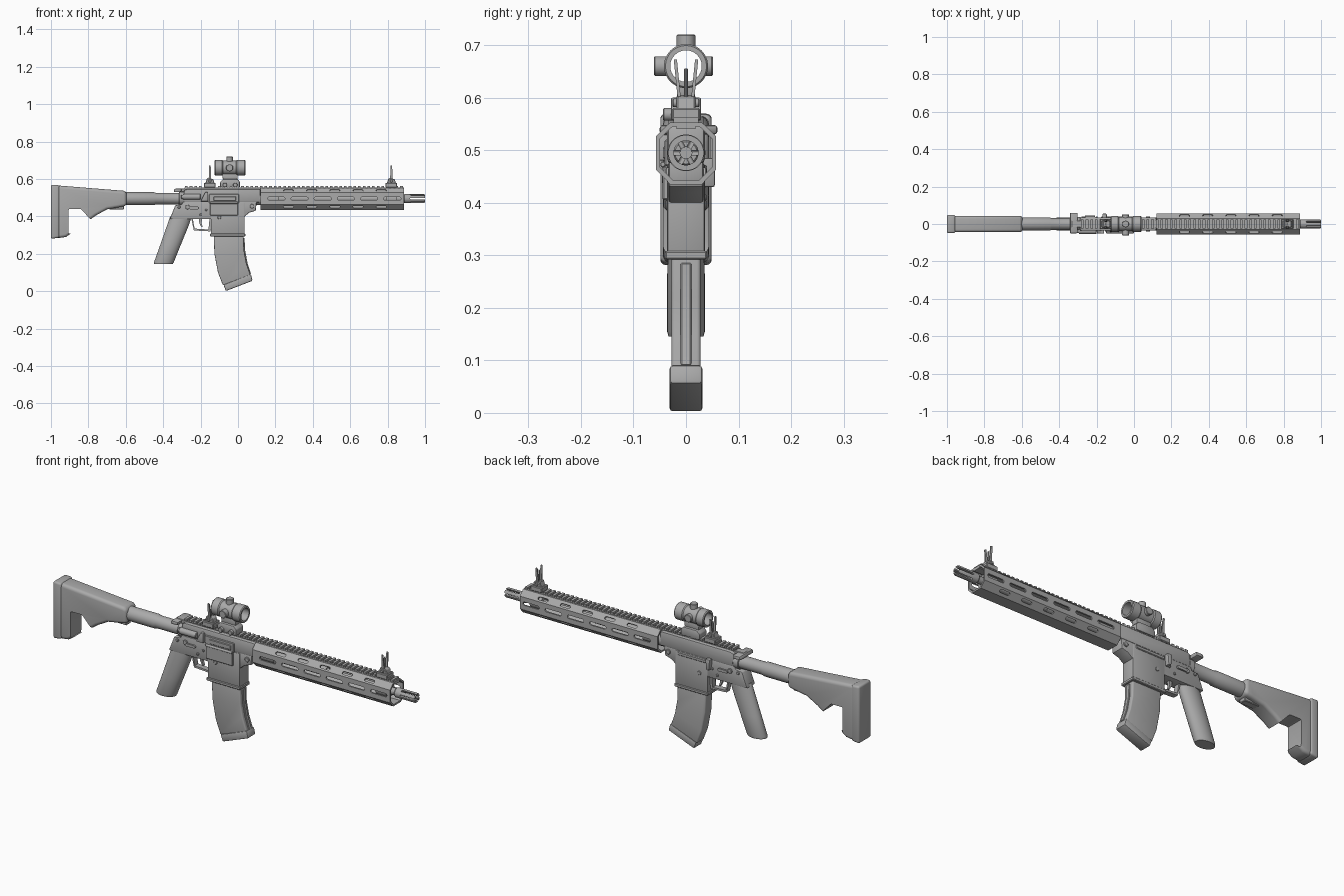
import bpy, bmesh, math
from mathutils import Matrix, Vector

old = bpy.data.objects.get("Cube")
if old:
    bpy.data.objects.remove(old, do_unlink=True)

grey = bpy.data.materials.new("plain_grey")
grey.use_nodes = True
grey.diffuse_color = (0.4, 0.4, 0.4, 1)
grey.node_tree.nodes["Principled BSDF"].inputs["Base Color"].default_value = (0.4, 0.4, 0.4, 1)

AXIS = 0.495  # bore height
parts = []


def activate(ob):
    bpy.ops.object.select_all(action='DESELECT')
    ob.select_set(True)
    bpy.context.view_layer.objects.active = ob


def make(name, bm, bevel=0, segments=2):
    bmesh.ops.remove_doubles(bm, verts=bm.verts, dist=1e-5)
    bmesh.ops.recalc_face_normals(bm, faces=bm.faces)
    me = bpy.data.meshes.new(name)
    bm.to_mesh(me)
    bm.free()
    me.materials.append(grey)
    ob = bpy.data.objects.new(name, me)
    bpy.context.collection.objects.link(ob)
    parts.append(ob)
    if bevel:
        mod = ob.modifiers.new("bevel", 'BEVEL')
        mod.width, mod.segments, mod.angle_limit = bevel, segments, math.radians(35)
        activate(ob)
        bpy.ops.object.modifier_apply(modifier=mod.name)
    return ob


def add_prism(bm, pts, y0, y1, mat=Matrix()):
    """Side profile in x and z, extruded from y0 to y1."""
    a, b = [[bm.verts.new(mat @ Vector((x, y, z))) for x, z in pts] for y in (y0, y1)]
    bm.faces.new(a)
    bm.faces.new(b[::-1])
    for i in range(len(pts)):
        j = (i + 1) % len(pts)
        bm.faces.new((a[i], b[i], b[j], a[j]))


def prism(name, pts, y0, y1, bevel=0, segments=2):
    bm = bmesh.new()
    add_prism(bm, pts, y0, y1)
    return make(name, bm, bevel, segments)


def rect(x0, x1, z0, z1):
    return [(x0, z0), (x1, z0), (x1, z1), (x0, z1)]


def box(name, x0, x1, y0, y1, z0, z1, bevel=0.003):
    return prism(name, rect(x0, x1, z0, z1), y0, y1, bevel, 1)


def stadium(cx, cz, length, height, n=6):
    r, h = height / 2, (length - height) / 2
    out = []
    for side in (1, -1):
        for i in range(n + 1):
            t = -math.pi / 2 + math.pi * i / n
            out.append((cx + side * (h + r * math.cos(t)), cz + side * r * math.sin(t)))
    return out


def lathe(name, pts, origin=(0, 0, AXIS), axis='X', n=32, loop=False):
    """Profile of (distance along axis, radius); loop closes a hollow part."""
    bm = bmesh.new()
    rings = []
    for t, r in pts:
        ring = []
        for i in range(n):
            a = 2 * math.pi * (i + 0.5) / n
            c, s = r * math.cos(a), r * math.sin(a)
            v = {'X': (t, c, s), 'Y': (s, t, c), 'Z': (c, s, t)}[axis]
            ring.append(bm.verts.new(Vector(v) + Vector(origin)))
        rings.append(ring)
    for k in range(len(rings) - (0 if loop else 1)):
        a, b = rings[k], rings[(k + 1) % len(rings)]
        for i in range(n):
            j = (i + 1) % n
            bm.faces.new((a[i], a[j], b[j], b[i]))
    return make(name, bm)


def rod(name, t0, t1, r, origin, axis='Y', n=20, c=0.002):
    return lathe(name, [(t0, 0), (t0, r - c), (t0 + c, r), (t1 - c, r), (t1, r - c), (t1, 0)], origin, axis, n)


def cut(ob, cutter):
    mod = ob.modifiers.new("cut", 'BOOLEAN')
    mod.object, mod.solver = cutter, 'EXACT'
    activate(ob)
    bpy.ops.object.modifier_apply(modifier=mod.name)
    parts.remove(cutter)
    bpy.data.objects.remove(cutter, do_unlink=True)


# Shoulder stock with open triangle
stock = prism("stock", [(-0.97, 0.566), (-0.61, 0.537), (-0.595, 0.53), (-0.595, 0.457), (-0.63, 0.45),
                        (-0.7, 0.438), (-0.76, 0.405), (-0.92, 0.29), (-0.97, 0.283)], -0.044, 0.044, 0.016, 4)
cut(stock, prism("stock_hole", [(-0.905, 0.44), (-0.84, 0.44), (-0.78, 0.375), (-0.785, 0.36), (-0.905, 0.305)],
                 -0.1, 0.1, 0.006))
prism("butt_pad", [(-1, 0.57), (-0.955, 0.567), (-0.955, 0.287), (-1, 0.28)], -0.049, 0.049, 0.01, 3)
box("stock_latch", -0.69, -0.61, -0.018, 0.018, 0.437, 0.46)

# Stock tube and its collar
lathe("stock_tube", [(-0.62, 0), (-0.62, 0.035), (-0.45, 0.035), (-0.44, 0.031), (-0.28, 0.031), (-0.28, 0)])
rod("tube_collar", -0.315, -0.285, 0.037, (0, 0, AXIS), 'X', 32)

# Receiver
prism("upper_receiver", [(-0.29, 0.475), (0.12, 0.475), (0.12, 0.547), (-0.27, 0.547), (-0.29, 0.54)],
      -0.036, 0.036, 0.008)
prism("lower_receiver", [(-0.335, 0.46), (-0.365, 0.385), (-0.145, 0.385), (-0.1, 0.39), (0.035, 0.4), (0.06, 0.42),
                         (0.095, 0.43), (0.1, 0.48), (-0.29, 0.485), (-0.3, 0.465)], -0.033, 0.033, 0.005)
prism("magazine_well", [(-0.145, 0.3), (0.035, 0.3), (0.035, 0.475), (-0.145, 0.475)], -0.036, 0.036, 0.005)
box("magazine_well_lip", -0.149, 0.039, -0.04, 0.04, 0.292, 0.308)
box("port_cover", -0.15, 0.0, -0.045, -0.03, 0.405, 0.47)
box("port_frame", -0.155, 0.005, -0.041, -0.03, 0.47, 0.52)
box("bolt", -0.13, -0.01, -0.044, -0.03, 0.483, 0.507)
rod("port_hinge", -0.15, 0.0, 0.006, (0, -0.044, 0.473), 'X', 12)
prism("shell_deflector", [(-0.2, 0.48), (-0.16, 0.48), (-0.16, 0.53), (-0.175, 0.53)], -0.052, -0.03, 0.004)
rod("forward_assist", -0.295, -0.2, 0.016, (0, -0.038, 0.505), 'X')
rod("forward_assist_button", -0.305, -0.29, 0.011, (0, -0.038, 0.505), 'X')
for x, z, r in [(-0.27, 0.45, 0.012), (-0.2, 0.41, 0.006), (-0.17, 0.435, 0.006), (0.075, 0.455, 0.012),
                (-0.315, 0.45, 0.008), (-0.1, 0.395, 0.01)]:
    rod("receiver_pin", -0.039, 0.039, r, (x, 0, z))
for y in (-0.042, 0.042):
    prism("selector_lever", stadium(-0.235, 0.445, 0.055, 0.014), y - 0.004, y + 0.004)
prism("bolt_catch", [(-0.165, 0.43), (-0.15, 0.43), (-0.145, 0.485), (-0.17, 0.485)], 0.03, 0.055, 0.004)
box("left_rib", -0.14, 0.02, 0.03, 0.04, 0.455, 0.472)

# Charging handle
box("charging_handle", -0.335, -0.27, -0.018, 0.018, 0.53, 0.55)
prism("charging_latch", [(-0.345, 0.53), (-0.305, 0.53), (-0.3, 0.548), (-0.34, 0.548)], -0.05, 0.06, 0.006)

# Pistol grip, an ellipse swept down and back
bm = bmesh.new()
rings = []
for cx, z, rx, ry in [(-0.305, 0.4, 0.058, 0.03), (-0.322, 0.35, 0.058, 0.034), (-0.36, 0.25, 0.055, 0.036),
                      (-0.396, 0.155, 0.053, 0.036), (-0.399, 0.145, 0.05, 0.033)]:
    rings.append([bm.verts.new((cx + rx * math.cos(k * math.tau / 28), ry * math.sin(k * math.tau / 28), z))
                  for k in range(28)])
for a, b in zip(rings, rings[1:]):
    for i in range(28):
        bm.faces.new((a[i - 1], a[i], b[i], b[i - 1]))
bm.faces.new(rings[0])
bm.faces.new(rings[-1])
make("pistol_grip", bm)

# Trigger and guard
prism("trigger_guard", [(-0.25, 0.39), (-0.242, 0.39), (-0.232, 0.335), (-0.158, 0.33), (-0.152, 0.39),
                        (-0.143, 0.39), (-0.146, 0.32), (-0.236, 0.325)], -0.014, 0.014)
prism("trigger", [(-0.21, 0.39), (-0.19, 0.39), (-0.196, 0.365), (-0.188, 0.343), (-0.195, 0.342), (-0.207, 0.365)],
      -0.007, 0.007)

# Curved magazine
prism("magazine", [(-0.13, 0.31), (-0.126, 0.2), (-0.107, 0.1), (-0.08, 0.03), (0.068, 0.083), (0.045, 0.15),
                   (0.032, 0.22), (0.029, 0.31)], -0.028, 0.028, 0.007, 3)
prism("magazine_rib", [(0.02, 0.285), (0.035, 0.285), (0.038, 0.22), (0.051, 0.15), (0.07, 0.09), (0.05, 0.1),
                       (0.02, 0.2)], -0.01, 0.01, 0.002, 1)
prism("magazine_base", [(-0.078, 0.035), (-0.065, 0.001), (0.078, 0.056), (0.069, 0.092)], -0.031, 0.031, 0.006)

# Hollow eight-sided handguard
bm = bmesh.new()
loops = []
for x, s in [(0.12, 1), (0.888, 1), (0.888, 0.86), (0.12, 0.86)]:
    loops.append([bm.verts.new((x, s * y, AXIS + s * z)) for y, z in
                  [(0.057, -0.032), (0.057, 0.032), (0.03, 0.058), (-0.03, 0.058),
                   (-0.057, 0.032), (-0.057, -0.032), (-0.03, -0.06), (0.03, -0.06)]])
for k in range(4):
    a, b = loops[k], loops[(k + 1) % 4]
    for i in range(8):
        bm.faces.new((a[i - 1], a[i], b[i], b[i - 1]))
handguard = make("handguard", bm)

# Long slots on the sides, short ones on the slanted faces
bm = bmesh.new()
for i in range(6):
    add_prism(bm, stadium(0.205 + 0.124 * i, 0, 0.092, 0.017), -0.1, 0.1, Matrix.Translation((0, 0, AXIS)))
for side in (0, 1, 2, 3):
    angle = math.radians([44, 136, -44, -136][side])
    turn = Matrix.Translation((0, 0, AXIS)) @ Matrix.Rotation(angle, 4, 'X')
    for i in range(5):
        add_prism(bm, stadium(0.27 + 0.124 * i, 0, 0.056, 0.015), 0.03, 0.1, turn)
cut(handguard, make("slot_cutter", bm))

# Barrel, inner sleeve and slotted muzzle
lathe("barrel", [(0.1, 0), (0.1, 0.022), (0.5, 0.022), (0.5, 0.017), (0.91, 0.017), (0.91, 0)])
lathe("barrel_nut", [(0.1, 0.035), (0.22, 0.035), (0.22, 0.02), (0.1, 0.02)], loop=True)
lathe("gas_block", [(0.79, 0.034), (0.85, 0.034), (0.85, 0.015), (0.79, 0.015)], loop=True)
muzzle = lathe("muzzle", [(0.885, 0.02), (0.89, 0.024), (0.995, 0.024), (1, 0.021), (1, 0.011), (0.885, 0.011)], loop=True)
bm = bmesh.new()
for k in range(3):
    turn = Matrix.Translation((0, 0, AXIS)) @ Matrix.Rotation(k * math.pi / 3, 4, 'X')
    add_prism(bm, stadium(0.965, 0, 0.09, 0.009), -0.05, 0.05, turn)
cut(muzzle, make("muzzle_cutter", bm))

# Toothed top rail
box("rail_base", -0.285, 0.888, -0.018, 0.018, 0.54, 0.554, 0)
bm = bmesh.new()
for i in range(47):
    x = -0.283 + 0.025 * i
    add_prism(bm, rect(x, x + 0.014, 0.552, 0.563), -0.024, 0.024)
make("rail_teeth", bm)

# Folding sights
for x, tag in ((0.82, "front_sight"), (-0.15, "rear_sight")):
    box(tag + "_clamp", x - 0.032, x + 0.03, -0.027, 0.027, 0.555, 0.58)
    prism(tag + "_block", [(x - 0.025, 0.575), (x + 0.025, 0.575), (x + 0.018, 0.6), (x - 0.015, 0.605)],
          -0.018, 0.018, 0.003, 1)
    rod(tag + "_hinge", -0.026, 0.026, 0.008, (x, 0, 0.59))
    rod(tag + "_post", 0.59, 0.655, 0.004, (x, 0, 0), 'Z', 10, 0.001)
    for s in (1, -1):
        bm = bmesh.new()
        lean = Matrix.Translation((x, s * 0.013, 0.6)) @ Matrix.Rotation(-s * 0.1, 4, 'X')
        add_prism(bm, [(-0.007, -0.01), (0.007, -0.01), (0.004, 0.073), (-0.004, 0.073)], -0.003, 0.003, lean)
        make(tag + "_ear", bm)

# Tube optic on a raised mount
sight = (0, 0, 0.66)
lathe("optic_tube", [(-0.125, 0.039), (-0.121, 0.042), (-0.085, 0.042), (-0.08, 0.038), (-0.01, 0.038), (-0.005, 0.042),
                     (0.036, 0.042), (0.04, 0.039), (0.04, 0.03), (-0.125, 0.03)], sight, n=36, loop=True)
rod("optic_top_cap", 0.69, 0.72, 0.018, (-0.045, 0, 0), 'Z')
rod("optic_right_cap", -0.061, -0.03, 0.019, (-0.045, 0, 0.66))
rod("optic_left_cap", 0.03, 0.051, 0.019, (-0.045, 0, 0.66))
prism("optic_riser", [(-0.08, 0.59), (-0.005, 0.59), (0.0, 0.628), (-0.085, 0.628)], -0.017, 0.017, 0.003)
prism("optic_mount", [(-0.095, 0.556), (0.01, 0.556), (0.01, 0.585), (-0.005, 0.6), (-0.08, 0.6), (-0.095, 0.585)],
      -0.029, 0.029, 0.004)
for x in (-0.07, -0.015):
    rod("mount_knob", -0.044, -0.02, 0.012, (x, 0, 0.568))

# Smooth rounded surfaces, keep hard edges
bpy.ops.object.select_all(action='DESELECT')
for ob in parts:
    ob.select_set(True)
bpy.context.view_layer.objects.active = parts[0]
bpy.ops.object.shade_smooth_by_angle(angle=math.radians(32))
